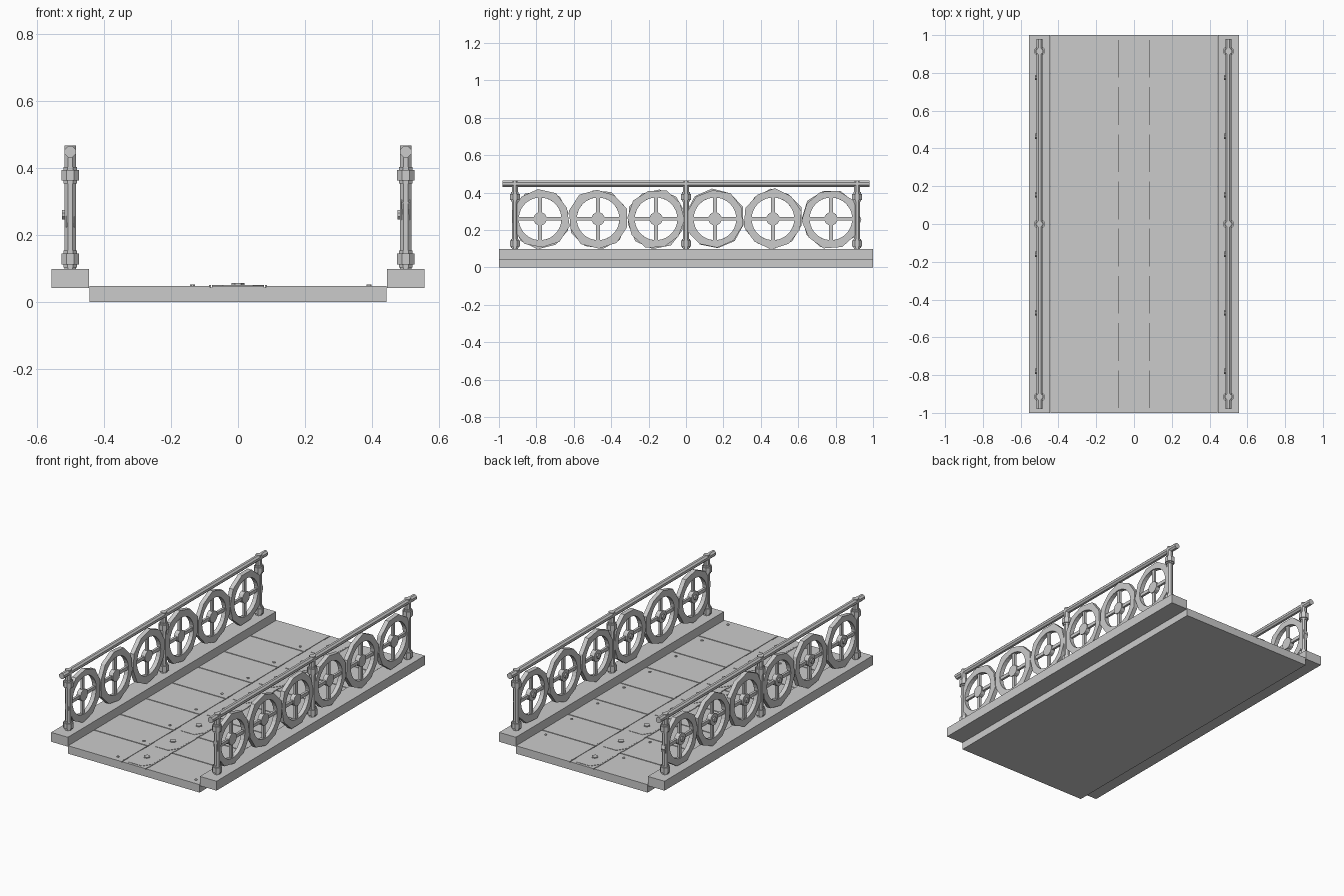
import bpy, bmesh, math, random
from mathutils import Matrix, Vector

random.seed(4)
cube = bpy.data.objects.get("Cube")
if cube:
    bpy.data.objects.remove(cube, do_unlink=True)

stone = bpy.data.materials.new("plain grey")
stone.use_nodes = True
GREY = (0.6, 0.6, 0.6, 1)
stone.diffuse_color = GREY
stone.node_tree.nodes["Principled BSDF"].inputs["Base Color"].default_value = GREY


def finish(bm, name):
    bmesh.ops.recalc_face_normals(bm, faces=bm.faces)
    mesh = bpy.data.meshes.new(name)
    bm.to_mesh(mesh)
    bm.free()
    mesh.materials.append(stone)
    obj = bpy.data.objects.new(name, mesh)
    bpy.context.collection.objects.link(obj)
    return obj


def box(bm, x0, x1, y0, y1, z0, z1):
    size = Matrix.Diagonal((x1 - x0, y1 - y0, z1 - z0, 1))
    mid = Matrix.Translation(((x0 + x1) / 2, (y0 + y1) / 2, (z0 + z1) / 2))
    bmesh.ops.create_cube(bm, size=1, matrix=mid @ size)


def rod(bm, start, end, radius, sides=8):
    a, b = Vector(start), Vector(end)
    turn = (b - a).to_track_quat("Z", "Y").to_matrix().to_4x4()
    spin = Matrix.Rotation(math.pi / sides, 4, "Z")
    bmesh.ops.create_cone(bm, cap_ends=True, segments=sides, radius1=radius, radius2=radius,
                          depth=(b - a).length, matrix=Matrix.Translation((a + b) / 2) @ turn @ spin)


def rough_ring(bm, x, y, z, half, inner, outer, corners):
    """Flat ring facing x: round hole, chipped polygon rim."""
    steps = corners * 3
    spin = random.uniform(0, math.tau)
    chips = [outer + random.uniform(-0.006, 0.006) for _ in range(corners)]
    loops = []
    for i in range(steps):
        a = math.tau * i / steps
        k, f = divmod(i, 3)
        # points between two corners lie on the straight edge
        p, q = chips[k], chips[(k + 1) % corners]
        ang0, ang1 = math.tau * k / corners, math.tau * (k + 1) / corners
        t = f / 3
        oy = p * math.cos(ang0 + spin) * (1 - t) + q * math.cos(ang1 + spin) * t
        oz = p * math.sin(ang0 + spin) * (1 - t) + q * math.sin(ang1 + spin) * t
        iy, iz = inner * math.cos(a + spin), inner * math.sin(a + spin)
        loops.append([bm.verts.new((x + s * half, y + u, z + v))
                      for s, u, v in ((-1, iy, iz), (-1, oy, oz), (1, oy, oz), (1, iy, iz))])
    for i in range(steps):
        here, there = loops[i], loops[(i + 1) % steps]
        for j in range(4):
            m = (j + 1) % 4
            bm.faces.new((here[j], here[m], there[m], there[j]))


# deck slab with raised planks in three lanes
bm = bmesh.new()
box(bm, -0.442, 0.442, -1, 1, 0, 0.043)
finish(bm, "deck_slab")
PLANKS, STEP, GAP = 8, 0.25, 0.003
planks, rivets, bolts, plates, strips = (bmesh.new() for _ in range(5))
for i in range(PLANKS):
    y0 = -1 + i * STEP
    y1, mid = y0 + STEP, y0 + STEP / 2
    lo, hi = (y0 if i == 0 else y0 + GAP), (y1 if i == PLANKS - 1 else y1 - GAP)
    for left, right in ((-0.442, -0.083), (0.083, 0.442)):
        box(planks, left, right, lo, hi, 0.04, 0.048)
        rod(rivets, (right - 0.052, y0 + 0.04, 0.045), (right - 0.052, y0 + 0.04, 0.052), 0.008)
    # bolted plate with clipped corners
    rim = [(0.078, 0.06), (0.045, 0.11), (-0.045, 0.11), (-0.078, 0.06),
           (-0.078, -0.06), (-0.045, -0.11), (0.045, -0.11), (0.078, -0.06)]
    face = plates.faces.new([plates.verts.new((x, mid + y, 0.047)) for x, y in rim])
    top = bmesh.ops.extrude_face_region(plates, geom=[face])["geom"]
    bmesh.ops.translate(plates, vec=(0, 0, 0.003), verts=[v for v in top if isinstance(v, bmesh.types.BMVert)])
    rod(bolts, (0, mid, 0.045), (0, mid, 0.056), 0.019, 6)
    for side in (-1, 1):
        box(strips, side * 0.083 - 0.003, side * 0.083 + 0.003, mid - 0.1, mid + 0.1, 0.04, 0.051)
box(planks, -0.078, 0.078, -1, 1, 0.04, 0.048)
for part, name in ((planks, "deck_planks"), (rivets, "plank_rivets"), (bolts, "centre_bolts"),
                   (plates, "centre_plates"), (strips, "lane_strips")):
    finish(part, name)

# kerbs and railings on both sides
WHEELS = (-0.78, -0.47, -0.16, 0.155, 0.465, 0.775)
WZ = 0.26
for side, x in (("right", -0.5), ("left", 0.5)):
    bm = bmesh.new()
    box(bm, x - 0.056, x + 0.056, -1, 1, 0.042, 0.099)
    finish(bm, side + "_kerb")

    bm = bmesh.new()
    rod(bm, (x, -0.98, 0.448), (x, 0.98, 0.448), 0.018)
    finish(bm, side + "_handrail")

    bm = bmesh.new()
    for y in (-0.915, 0, 0.915):
        rod(bm, (x, y, 0.09), (x, y, 0.466), 0.018)
        for z in (0.128, 0.378):
            rod(bm, (x, y, z - 0.016), (x, y, z + 0.016), 0.029)
            rod(bm, (x, y, z - 0.025), (x, y, z + 0.025), 0.022)
    finish(bm, side + "_posts")

    rings, spokes = bmesh.new(), bmesh.new()
    for y in WHEELS:
        rough_ring(rings, x, y, WZ, 0.013, 0.114, 0.158, 10)
        box(spokes, x - 0.007, x + 0.007, y - 0.12, y + 0.12, WZ - 0.01, WZ + 0.01)
        box(spokes, x - 0.007, x + 0.007, y - 0.01, y + 0.01, WZ - 0.12, WZ + 0.12)
        rod(spokes, (x - 0.015, y, WZ), (x + 0.012, y, WZ), 0.036, 12)
        rod(spokes, (x - 0.024, y, WZ), (x, y, WZ), 0.015, 8)
    finish(rings, side + "_wheel_rims")
    finish(spokes, side + "_wheel_spokes")
